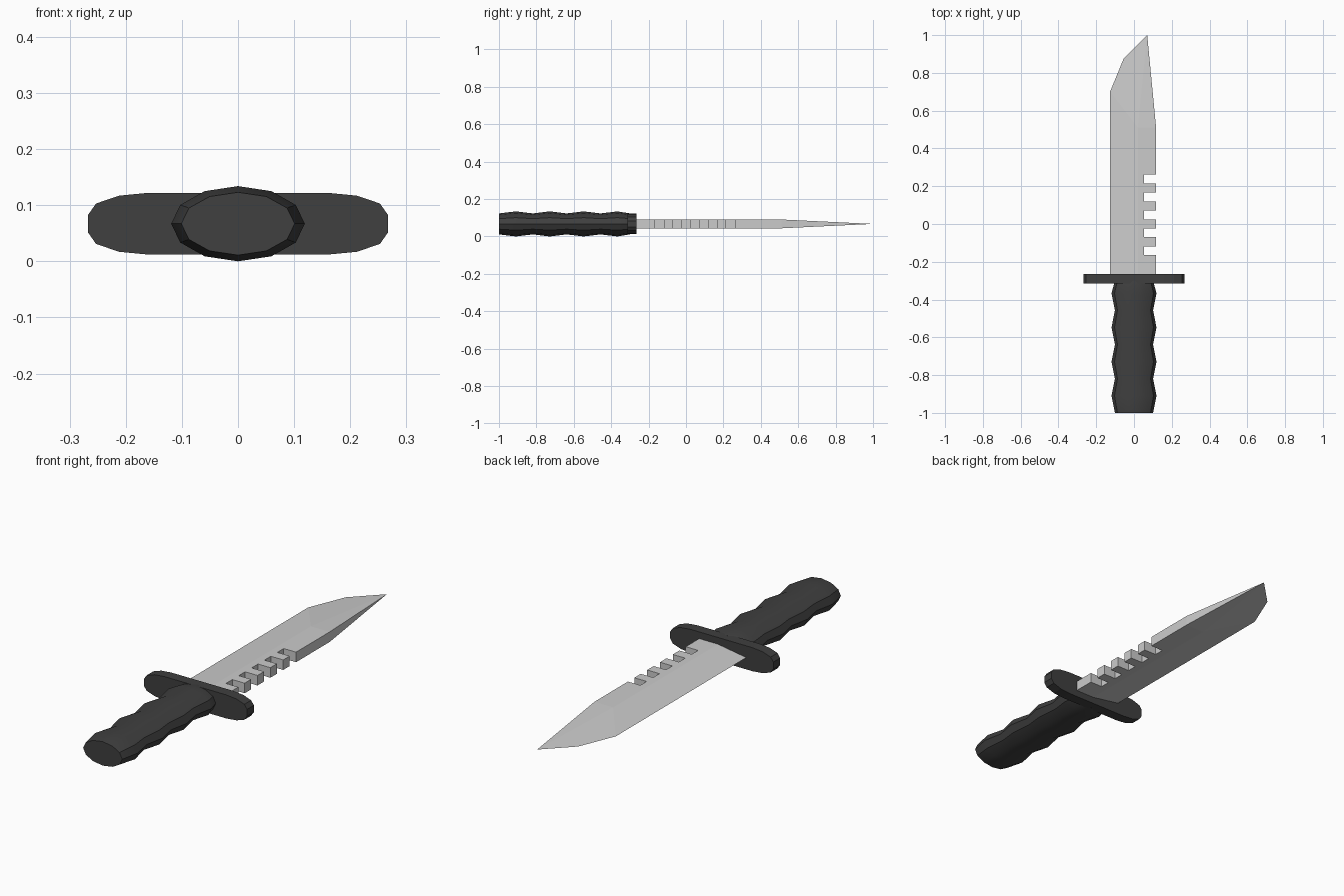
import bpy, bmesh, math

if "Cube" in bpy.data.objects:
    bpy.data.objects.remove(bpy.data.objects["Cube"])

MID = 0.067      # height of the centre plane
HALF = 0.0235    # half thickness of the blade


def make_material(name, value):
    mat = bpy.data.materials.new(name)
    mat.diffuse_color = (value, value, value, 1)
    mat.use_nodes = True
    mat.node_tree.nodes["Principled BSDF"].inputs["Base Color"].default_value = mat.diffuse_color
    return mat


def make_object(name, verts, faces, mat=None, smooth=False):
    mesh = bpy.data.meshes.new(name)
    mesh.from_pydata(verts, [], faces)
    bm = bmesh.new()
    bm.from_mesh(mesh)
    bmesh.ops.remove_doubles(bm, verts=bm.verts, dist=1e-5)
    bmesh.ops.recalc_face_normals(bm, faces=bm.faces)
    bm.to_mesh(mesh)
    bm.free()
    obj = bpy.data.objects.new(name, mesh)
    bpy.context.collection.objects.link(obj)
    if mat:
        mesh.materials.append(mat)
    if smooth:
        bpy.ops.object.select_all(action='DESELECT')
        bpy.context.view_layer.objects.active = obj
        obj.select_set(True)
        bpy.ops.object.shade_smooth_by_angle(angle=math.radians(30))
    return obj


def loft(name, rings, mat, smooth=False):
    """Skin a stack of equal-length rings and cap both ends."""
    n = len(rings[0])
    verts = [p for ring in rings for p in ring]
    faces = [list(range(n)), list(range(len(verts) - n, len(verts)))]
    for r in range(len(rings) - 1):
        for i in range(n):
            j = (i + 1) % n
            faces.append((r * n + i, r * n + j, (r + 1) * n + j, (r + 1) * n + i))
    return make_object(name, verts, faces, mat, smooth)


dark = make_material("dark_grip", 0.05)

# Handle: 12-sided rings alternating narrow and wide
rings = []
for k in range(9):
    y = min(-1 + 0.0905 * k, -0.30)
    rx, rz = (0.119, 0.067) if k % 2 else (0.101, 0.056)
    rings.append([(rx * math.cos(a), y, MID + rz * math.sin(a))
                  for a in (i * math.tau / 12 for i in range(12))])
loft("handle", rings, dark, smooth=True)

# Guard: rounded flat plate, quarter profile mirrored round
quarter = [(0.267, 0.016), (0.253, 0.036), (0.212, 0.050), (0.16, 0.055)]
upper = quarter + [(-x, z) for x, z in reversed(quarter)]
outline = upper + [(x, -z) for x, z in reversed(upper)]
loft("guard", [[(x, y, MID + z) for x, z in outline] for y in (-0.314, -0.264)], dark)

# Blade: comb-shaped back, wedge down to a sharp edge, tapered point
BASE, SHOULDER, RIDGE, BACK, NOTCH = -0.28, 0.51, 0.02, 0.117, 0.053
comb = [(RIDGE, BASE), (BACK, BASE)]
for i in range(5):
    y0 = -0.165 + 0.095 * i
    y1 = y0 + 0.047
    comb += [(BACK, y0), (NOTCH, y0), (NOTCH, y1), (BACK, y1)]
comb += [(BACK, SHOULDER), (RIDGE, SHOULDER)]
edge = [(-0.127, BASE), (-0.127, 0.70), (-0.055, 0.875), (0.07, 1.0)]

n = len(comb)
verts = [(x, y, MID + s * HALF) for s in (1, -1) for x, y in comb]
verts += [(x, y, MID) for x, y in edge]
e0, e1, e2, tip = range(2 * n, 2 * n + 4)
faces = []
for o in (0, n):
    ridge0, back, ridge1 = o, o + n - 2, o + n - 1
    faces += [list(range(o, o + n)), (e0, e1, ridge1, ridge0),
              (e1, e2, ridge1), (e2, tip, ridge1), (tip, back, ridge1)]
faces += [(i, i + 1, n + i + 1, n + i) for i in range(n - 2)]   # back walls
faces += [(n - 2, tip, 2 * n - 2), (0, n, e0)]                  # point wall, root cap
make_object("blade", verts, faces)
